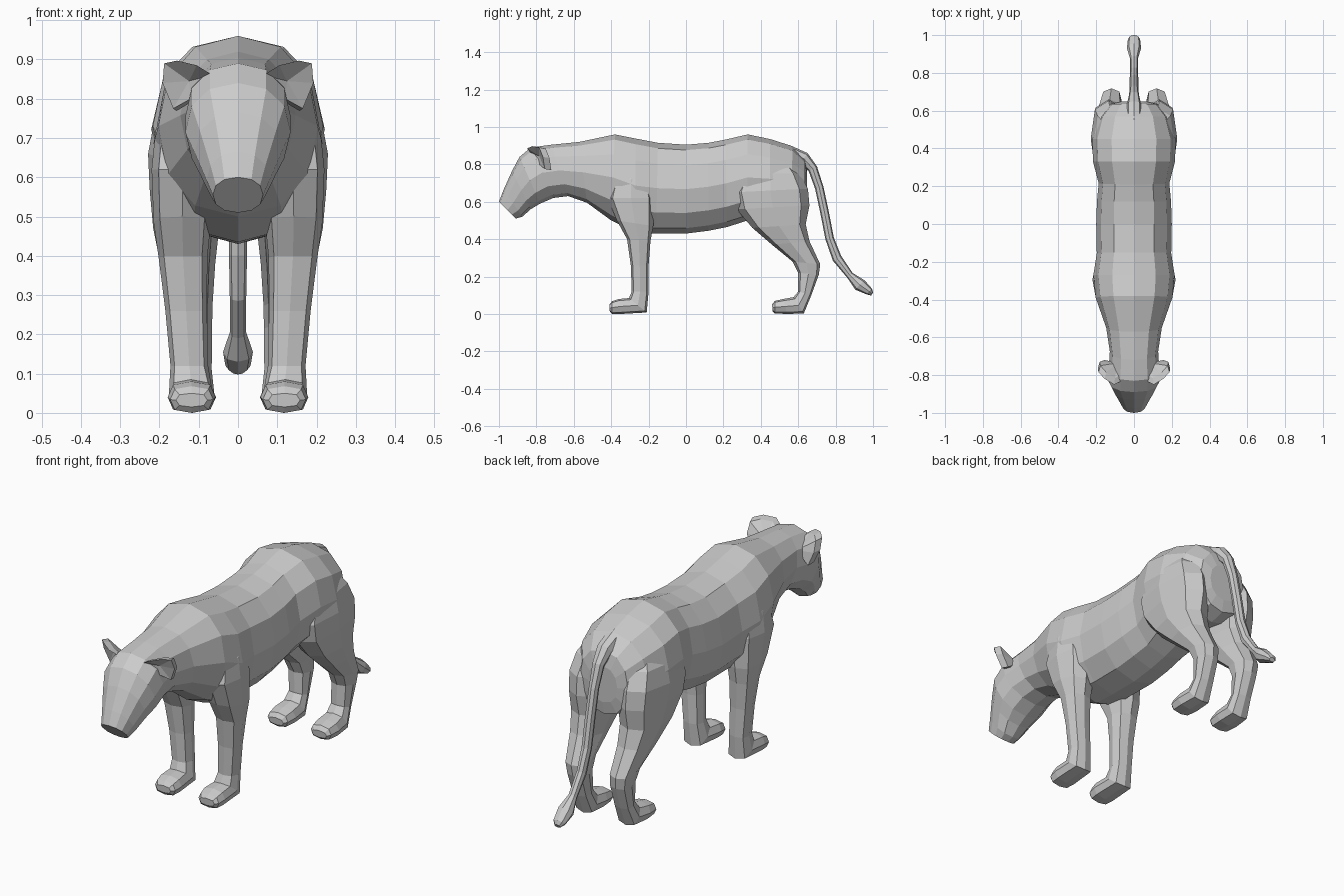
import bpy, bmesh
from math import sin, cos, tau, copysign


def finish(bm, name, mirror):
    bmesh.ops.recalc_face_normals(bm, faces=bm.faces[:])
    me = bpy.data.meshes.new(name)
    bm.to_mesh(me)
    bm.free()
    ob = bpy.data.objects.new(name, me)
    bpy.context.collection.objects.link(ob)
    if mirror:
        ob.modifiers.new("Mirror", 'MIRROR')
    return ob


def loft(name, rings, sides=8, power=0.8, mirror=False):
    """Each ring: (y, z) of one edge, (y, z) of the opposite edge, x centre, half width."""
    bm = bmesh.new()
    loops = []
    for ay, az, by, bz, cx, w in rings:
        loop = []
        for k in range(sides):
            t = tau * k / sides
            c = copysign(abs(cos(t)) ** power, cos(t))
            s = copysign(abs(sin(t)) ** power, sin(t))
            f = (1 - c) / 2
            loop.append(bm.verts.new((cx + w * s, ay + (by - ay) * f, az + (bz - az) * f)))
        loops.append(loop)
    for p, q in zip(loops, loops[1:]):
        for k in range(sides):
            n = (k + 1) % sides
            bm.faces.new((p[k], p[n], q[n], q[k]))
    bm.faces.new(loops[0])
    bm.faces.new(loops[-1])
    return finish(bm, name, mirror)


# Head, neck and trunk: one skin from nose to rump
loft("body", [
    (-1.00, .600, -.91, .510, 0, .064),
    (-.975, .665, -.875, .520, 0, .080),
    (-.93, .765, -.83, .560, 0, .110),
    (-.89, .840, -.78, .590, 0, .134),
    (-.83, .890, -.71, .620, 0, .134),
    (-.72, .905, -.63, .630, 0, .128),
    (-.57, .920, -.53, .595, 0, .147),
    (-.38, .960, -.40, .500, 0, .203),
    (-.27, .938, -.27, .435, 0, .215),
    (-.15, .915, -.16, .430, 0, .197),
    (.00, .905, .00, .430, 0, .200),
    (.12, .915, .12, .445, 0, .196),
    (.21, .932, .22, .465, 0, .187),
    (.33, .960, .33, .500, 0, .217),
    (.45, .935, .45, .510, 0, .221),
    (.57, .897, .56, .500, 0, .187),
    (.635, .830, .635, .520, 0, .130),
    (.648, .760, .645, .580, 0, .080),
], sides=12, power=0.9)

# Front leg: shoulder blade down to paw
loft("front_leg", [
    (-.34, .800, -.23, .800, .10, .065),
    (-.39, .720, -.20, .720, .13, .080),
    (-.42, .620, -.17, .620, .140, .080),
    (-.37, .500, -.175, .470, .142, .073),
    (-.315, .400, -.19, .390, .140, .062),
    (-.295, .260, -.20, .260, .132, .053),
    (-.29, .120, -.20, .120, .124, .048),
    (-.305, .085, -.21, .008, .120, .056),
    (-.36, .080, -.35, .000, .118, .061),
    (-.395, .068, -.395, .000, .118, .055),
    (-.41, .050, -.408, .015, .118, .040),
], power=0.72, mirror=True)

# Hind leg: haunch, hock and paw
loft("hind_leg", [
    (.36, .840, .54, .830, .100, .060),
    (.29, .750, .61, .750, .126, .086),
    (.25, .650, .652, .670, .134, .095),
    (.27, .560, .66, .580, .133, .092),
    (.355, .460, .64, .480, .132, .084),
    (.46, .370, .66, .390, .128, .070),
    (.57, .280, .718, .265, .120, .055),
    (.60, .220, .71, .210, .116, .050),
    (.60, .120, .67, .100, .114, .047),
    (.575, .090, .630, .003, .115, .055),
    (.52, .080, .54, .000, .117, .061),
    (.475, .070, .475, .003, .117, .055),
    (.46, .050, .463, .015, .117, .040),
], power=0.75, mirror=True)

# Tail with tuft
loft("tail", [
    (.55, .905, .57, .820, 0, .040),
    (.65, .860, .61, .800, 0, .038),
    (.70, .790, .655, .765, 0, .028),
    (.735, .680, .690, .670, 0, .023),
    (.765, .540, .720, .530, 0, .023),
    (.79, .410, .745, .400, 0, .023),
    (.83, .310, .785, .285, 0, .021),
    (.89, .220, .865, .190, 0, .021),
    (.955, .180, .905, .130, 0, .038),
    (.995, .135, .965, .105, 0, .032),
    (1.00, .115, .990, .098, 0, .016),
], power=0.9)

# Ear: cupped rim, hollow front and a root inside the head
bm = bmesh.new()
rim = [(.065, -.83, .86), (.105, -.85, .885), (.155, -.82, .897), (.188, -.785, .89),
       (.192, -.765, .84), (.165, -.755, .775), (.12, -.785, .80)]
front = [bm.verts.new(p) for p in rim]
back = [bm.verts.new((x * .93 + .003, y + .035, z - .006)) for x, y, z in rim]
hollow = bm.verts.new((.125, -.785, .845))
root = bm.verts.new((.085, -.735, .82))
for i in range(len(rim)):
    j = (i + 1) % len(rim)
    bm.faces.new((front[i], front[j], hollow))
    bm.faces.new((front[i], back[i], back[j], front[j]))
    bm.faces.new((back[i], root, back[j]))
finish(bm, "ear", True)
